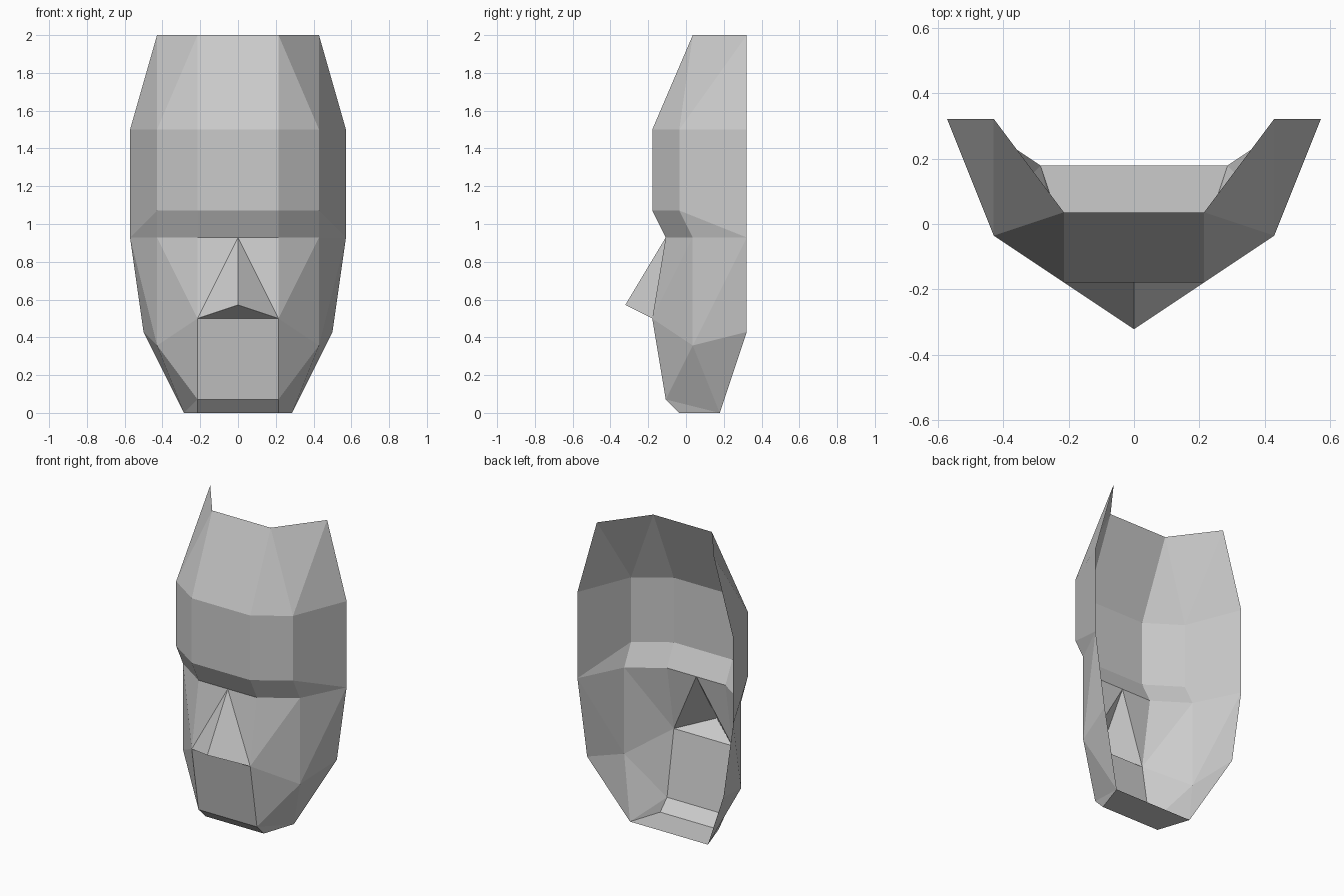
import bpy
import bmesh
from mathutils import Vector

UNIT = 1 / 14  # the mask is laid out on a grid 28 units tall

cube = bpy.data.objects.get("Cube")
if cube:
    bpy.data.objects.remove(cube, do_unlink=True)

grey = bpy.data.materials.new("mask grey")
grey.use_nodes = True
grey.diffuse_color = (0.6, 0.6, 0.6, 1)
grey.node_tree.nodes["Principled BSDF"].inputs["Base Color"].default_value = (0.6, 0.6, 0.6, 1)

# Control points of the left half: mid = centre line, in = inner, out = side, rim = back edge
P = {
    "top_in": (3, .5, 28), "top_out": (6, 4.5, 28),
    "head_in": (3, -2.5, 21), "head_out": (6, -.5, 21), "head_rim": (8, 4.5, 21),
    "brow_in": (3, -2.5, 15), "brow_out": (6, -.5, 15),
    "eye_in": (3, -1.5, 13), "eye_out": (6, .5, 13), "eye_rim": (8, 4.5, 13),
    "nose_tip": (0, -4.5, 8), "lip_in": (3, -2.5, 7),
    "jaw_out": (6, .5, 5), "jaw_rim": (7, 4.5, 6),
    "chin_in": (3, -1.5, 1), "base_in": (3, -.5, 0), "base_rim": (4, 2.5, 0),
}
for name in ("top", "head", "brow", "eye", "lip", "chin", "base"):
    x, y, z = P[name + "_in"]
    P[name + "_mid"] = (0, y, z)
P["base_back"] = (0, 2.5, 0)


def panel(name, *faces):
    """Sheet of facets on the left half, mirrored to the right, facing outwards."""
    bm = bmesh.new()
    verts = {}
    for names in (f.split() for f in faces):
        for n in names:
            if n not in verts:
                verts[n] = bm.verts.new(Vector(P[n]) * UNIT)
        face = bm.faces.new([verts[n] for n in names])
        face.normal_update()
        outward = face.calc_center_median() - Vector((0, 4.5, 12)) * UNIT
        if face.normal.dot(outward) < 0:
            face.normal_flip()
    mesh = bpy.data.meshes.new(name)
    bm.to_mesh(mesh)
    bm.free()
    mesh.materials.append(grey)
    obj = bpy.data.objects.new(name, mesh)
    bpy.context.collection.objects.link(obj)
    mirror = obj.modifiers.new("mirror", "MIRROR")
    mirror.use_clip = True
    return obj


# Sloping crown with its two raised corners
panel("crown",
      "top_mid top_in head_in head_mid",
      "top_in head_in head_out",
      "top_in head_out top_out",
      "top_out head_out head_rim")

# Upright forehead band and temples
panel("forehead",
      "head_mid head_in brow_in brow_mid",
      "head_in head_out brow_out brow_in",
      "head_out head_rim eye_rim brow_out")

# Underside of the brow
panel("brow",
      "brow_mid brow_in eye_in eye_mid",
      "brow_in brow_out eye_out eye_in",
      "brow_out eye_rim eye_out")

# Eye sockets and cheeks
panel("cheeks",
      "eye_mid eye_in lip_in",
      "eye_in eye_out lip_in",
      "eye_out jaw_out lip_in",
      "eye_out eye_rim jaw_out",
      "eye_rim jaw_rim jaw_out")

# Hollow nose
panel("nose",
      "eye_mid lip_in nose_tip",
      "nose_tip lip_in lip_mid")

# Mouth plate and jaw
panel("jaw",
      "lip_mid lip_in chin_in chin_mid",
      "lip_in jaw_out chin_in",
      "jaw_out base_rim chin_in",
      "jaw_out jaw_rim base_rim")

# Chin bevel and floor
panel("chin",
      "chin_mid chin_in base_in base_mid",
      "chin_in base_rim base_in",
      "base_mid base_in base_rim base_back")
